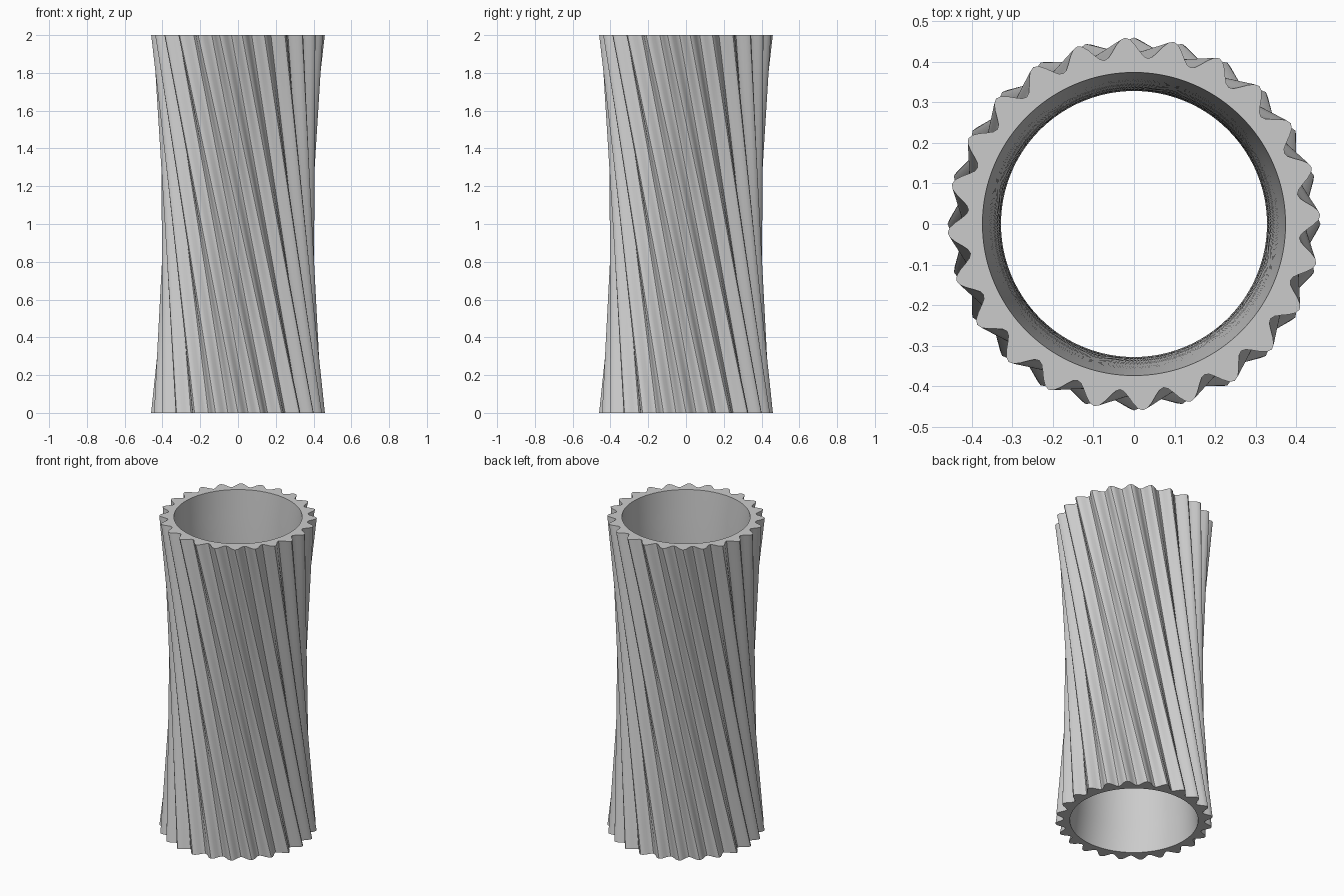
import bpy, bmesh, math

if "Cube" in bpy.data.objects:
    bpy.data.objects.remove(bpy.data.objects["Cube"])

TEETH, PER, ROWS = 24, 10, 12
N = TEETH * PER
TWIST = -1.0   # radians from bottom to top
HEIGHT = 2.0


def outer(a):
    return 0.435 + 0.025 * math.cos(TEETH * a)


def inner(a):
    return 0.374


def ring(bm, radius, t):
    # straight rulings joining the bottom profile to the twisted top profile
    verts = []
    for i in range(N):
        a = 2 * math.pi * i / N
        r = radius(a)
        x = r * ((1 - t) * math.cos(a) + t * math.cos(a + TWIST))
        y = r * ((1 - t) * math.sin(a) + t * math.sin(a + TWIST))
        verts.append(bm.verts.new((x, y, HEIGHT * t)))
    return verts


def bridge(bm, r1, r2):
    for i in range(N):
        j = (i + 1) % N
        bm.faces.new((r1[i], r1[j], r2[j], r2[i]))


# Twisted fluted tube: up the outside, across the top rim, down the inside, back
bm = bmesh.new()
loops = [ring(bm, outer, k / ROWS) for k in range(ROWS + 1)]
loops += [ring(bm, inner, k / ROWS) for k in range(ROWS, -1, -1)]
for a, b in zip(loops, loops[1:] + loops[:1]):
    bridge(bm, a, b)
bmesh.ops.recalc_face_normals(bm, faces=bm.faces)

mesh = bpy.data.meshes.new("fluted_tube")
bm.to_mesh(mesh)
bm.free()
tube = bpy.data.objects.new("fluted_tube", mesh)
bpy.context.collection.objects.link(tube)
bpy.context.view_layer.objects.active = tube
tube.select_set(True)
bpy.ops.object.shade_smooth_by_angle(angle=math.radians(35))
